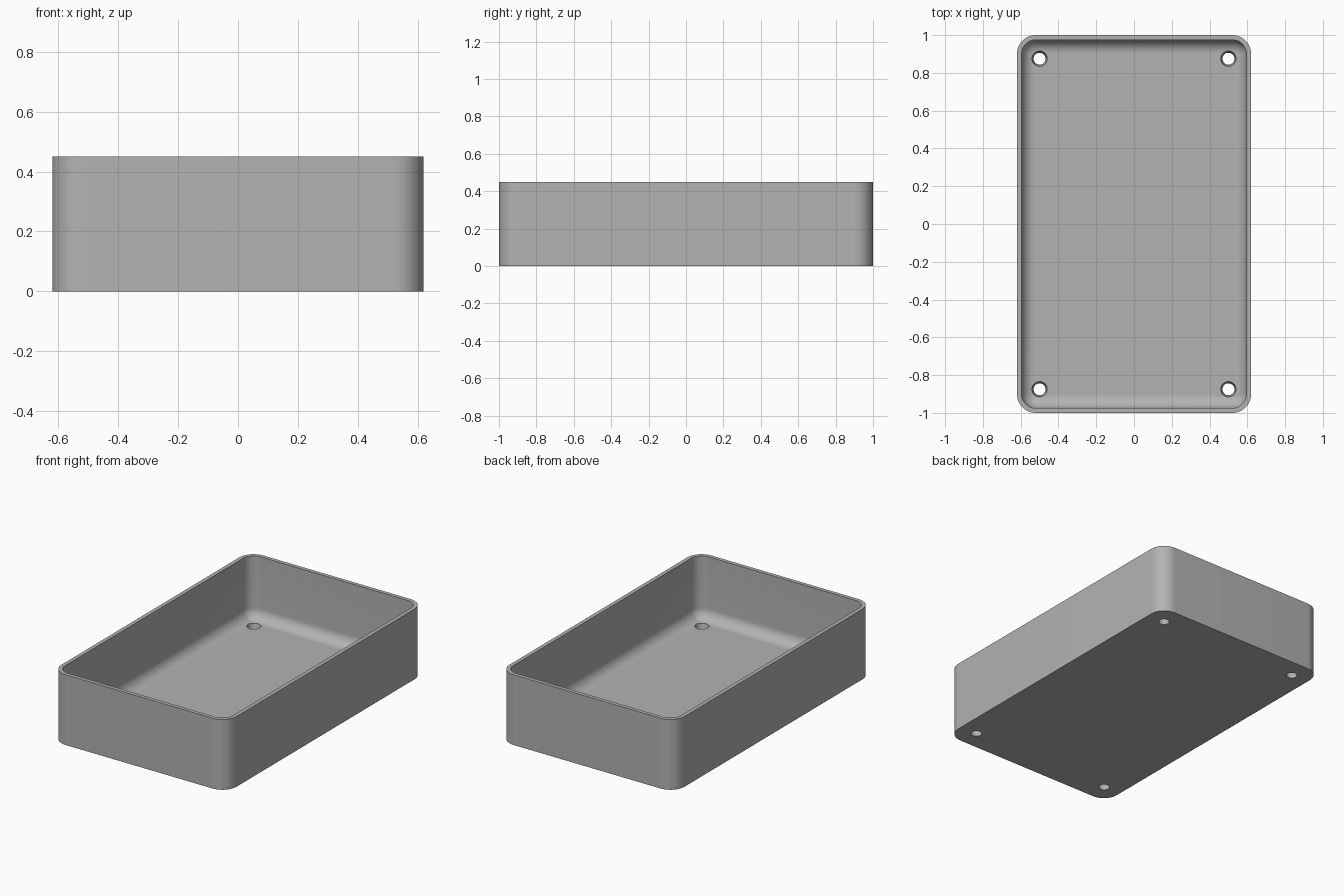
import bpy, bmesh, math

if "Cube" in bpy.data.objects:
    bpy.data.objects.remove(bpy.data.objects["Cube"])

HALF_X, HALF_Y, HEIGHT = 0.62, 1.0, 0.45
CORNER, WALL, FLOOR, FILLET = 0.1, 0.025, 0.05, 0.07
STEPS = 12

grey = bpy.data.materials.new("light grey")
grey.use_nodes = True
colour = (0.45, 0.45, 0.45, 1)
grey.diffuse_color = colour
grey.node_tree.nodes["Principled BSDF"].inputs["Base Color"].default_value = colour


def ring(bm, inset, z):
    """Rounded rectangle, inset from the outer outline."""
    r = CORNER - inset
    verts = []
    for k, (sx, sy) in enumerate([(1, 1), (-1, 1), (-1, -1), (1, -1)]):
        for i in range(STEPS + 1):
            a = math.pi / 2 * (k + i / STEPS)
            verts.append(bm.verts.new((sx * (HALF_X - CORNER) + r * math.cos(a),
                                       sy * (HALF_Y - CORNER) + r * math.sin(a), z)))
    return verts


# Tray: outer wall, rim, inner wall, rounded inside edge, floor
levels = [(0, 0), (0, HEIGHT), (WALL, HEIGHT)]
for i in range(STEPS + 1):
    a = math.pi / 2 * i / STEPS
    levels.append((WALL + FILLET * (1 - math.cos(a)),
                   FLOOR + FILLET * (1 - math.sin(a))))
bm = bmesh.new()
rings = [ring(bm, *level) for level in levels]
for lower, upper in zip(rings, rings[1:]):
    n = len(lower)
    for i in range(n):
        j = (i + 1) % n
        bm.faces.new((lower[i], lower[j], upper[j], upper[i]))
bm.faces.new(rings[0][::-1])
bm.faces.new(rings[-1])
bmesh.ops.recalc_face_normals(bm, faces=bm.faces)
mesh = bpy.data.meshes.new("tray")
bm.to_mesh(mesh)
bm.free()
tray = bpy.data.objects.new("tray", mesh)
bpy.context.collection.objects.link(tray)
mesh.materials.append(grey)

# Tapered screw holes in the four corners
for sx in (-1, 1):
    for sy in (-1, 1):
        bpy.ops.mesh.primitive_cone_add(vertices=32, radius1=0.028, radius2=0.046,
                                        depth=0.1, location=(sx * 0.5, sy * 0.875, 0.03))
        cutter = bpy.context.object
        cutter.name = "hole_cutter"
        cutter.data.materials.append(grey)
        cutter.hide_render = True
        cutter.hide_viewport = False
        cut = tray.modifiers.new("screw hole", 'BOOLEAN')
        cut.object = cutter
        cut.solver = 'EXACT'

# Apply the cuts and drop the cutters
bpy.ops.object.select_all(action='DESELECT')
tray.select_set(True)
bpy.context.view_layer.objects.active = tray
for name in [m.name for m in tray.modifiers]:
    bpy.ops.object.modifier_apply(modifier=name)
for obj in [o for o in bpy.data.objects if o.name.startswith("hole_cutter")]:
    bpy.data.objects.remove(obj)
bpy.ops.object.shade_smooth_by_angle(angle=math.radians(35))
